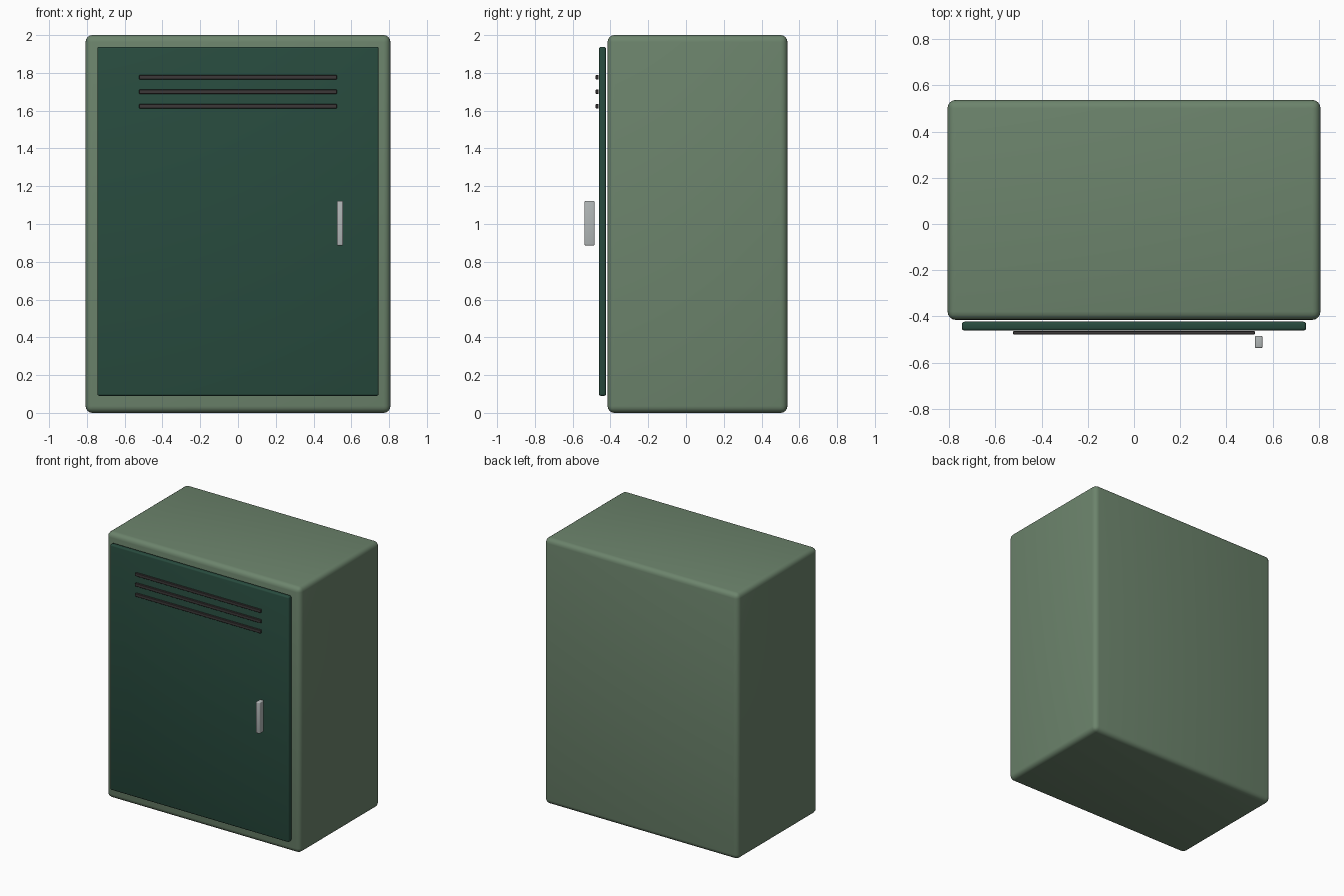
import bpy
import math

if "Cube" in bpy.data.objects:
    bpy.data.objects.remove(bpy.data.objects["Cube"])


def material(name, color):
    m = bpy.data.materials.new(name)
    m.diffuse_color = (*color, 1)
    m.use_nodes = True
    m.node_tree.nodes["Principled BSDF"].inputs["Base Color"].default_value = m.diffuse_color
    return m


def box(name, lo, hi, bevel, segments, mat):
    """Bevelled box between two opposite corners."""
    center = [(a + b) / 2 for a, b in zip(lo, hi)]
    bpy.ops.mesh.primitive_cube_add(size=1, location=center)
    ob = bpy.context.object
    ob.name = name
    ob.scale = [b - a for a, b in zip(lo, hi)]
    bpy.ops.object.transform_apply(location=False, rotation=False, scale=True)
    mod = ob.modifiers.new("Bevel", 'BEVEL')
    mod.width = bevel
    mod.segments = segments
    bpy.ops.object.modifier_apply(modifier=mod.name)
    bpy.ops.object.shade_smooth_by_angle(angle=math.radians(35))
    ob.data.materials.append(mat)
    return ob


sage = material("sage_paint", (0.15, 0.23, 0.15))
green = material("dark_green_paint", (0.021, 0.07, 0.048))
dark = material("dark_slot", (0.045, 0.04, 0.04))
metal = material("pale_metal", (0.44, 0.47, 0.47))

# Cabinet and door panel
box("cabinet_body", (-0.807, -0.415, 0), (0.807, 0.537, 2), 0.036, 4, sage)
box("door", (-0.745, -0.461, 0.09), (0.745, -0.423, 1.938), 0.011, 3, green)

# Three ventilation slats
for i in range(3):
    z = 1.777 - i * 0.077
    box(f"vent_slat_{i + 1}", (-0.523, -0.478, z - 0.012),
        (0.523, -0.463, z + 0.012), 0.002, 1, dark)

# Door handle
box("handle", (0.524, -0.537, 0.886), (0.556, -0.484, 1.122), 0.006, 3, metal)
